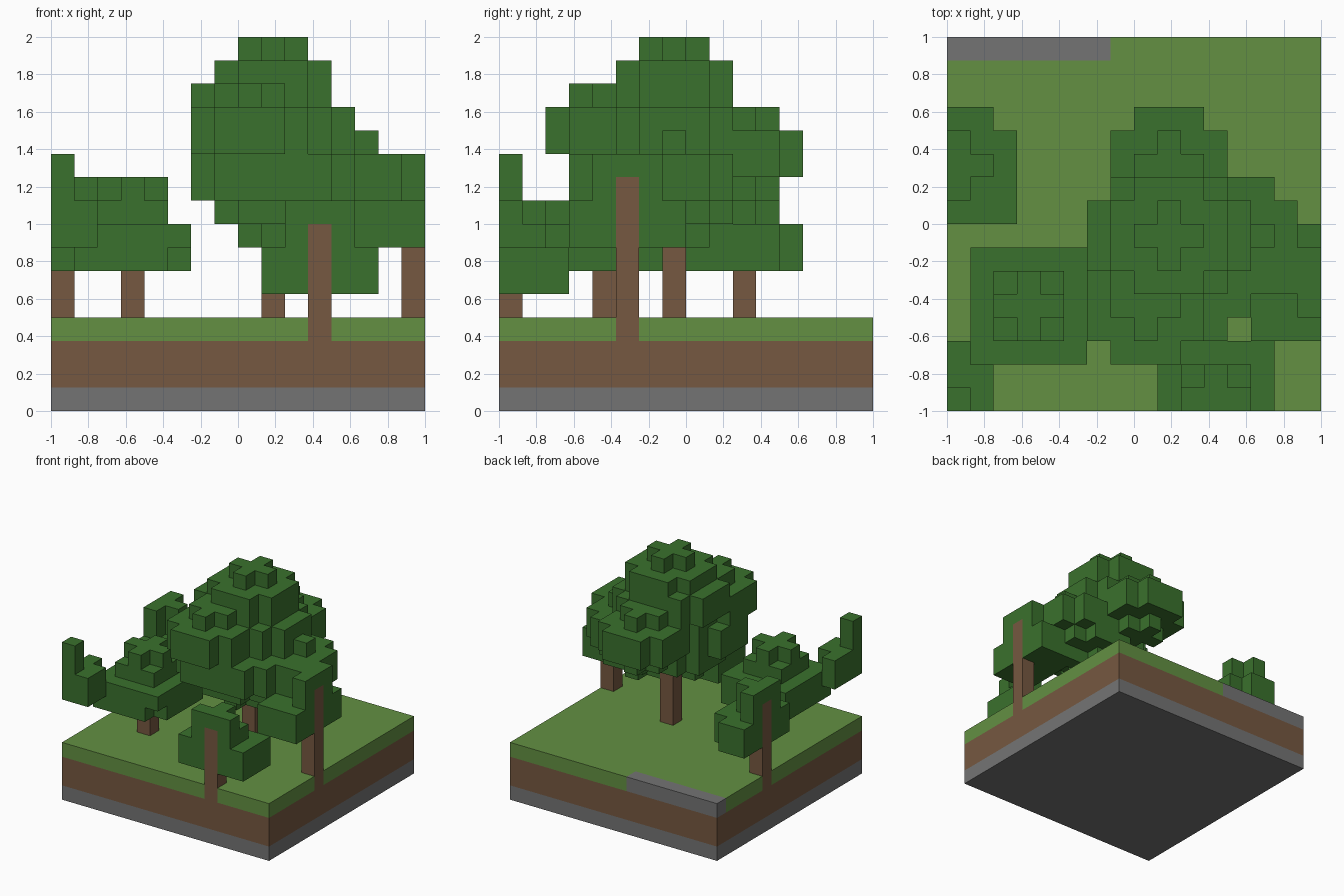
import bpy
import bmesh
from mathutils import Vector

cube = bpy.data.objects.get("Cube")
if cube:
    bpy.data.objects.remove(cube, do_unlink=True)

N = 16            # blocks along each side
S = 2.0 / N       # block size


def material(name, r, g, b):
    m = bpy.data.materials.new(name)
    m.use_nodes = True
    m.diffuse_color = (r, g, b, 1)
    bsdf = next(n for n in m.node_tree.nodes if n.type == 'BSDF_PRINCIPLED')
    bsdf.inputs["Base Color"].default_value = (r, g, b, 1)
    bsdf.inputs["Roughness"].default_value = 0.9
    return m


leaf = material("leaf green", 0.042, 0.165, 0.026)
grass = material("grass green", 0.125, 0.28, 0.055)
earth = material("earth brown", 0.18, 0.098, 0.052)
stone = material("stone grey", 0.175, 0.175, 0.175)

parts = []        # (name, material, cells)
taken = set()     # all occupied blocks


def add_part(name, mat, cells):
    """Claim the blocks inside the plot that no earlier part uses."""
    own = {c for c in cells if 0 <= c[0] < N and 0 <= c[1] < N} - taken
    taken.update(own)
    if own:
        parts.append((name, mat, own))


def box(x0, x1, y0, y1, z0, z1):
    return {(x, y, z) for x in range(x0, x1) for y in range(y0, y1) for z in range(z0, z1)}


def disc(x, y, z, radius, corners=False):
    """Square layer of blocks around a centre, with or without its corners."""
    r = range(-radius, radius + 1)
    return {(x + a, y + b, z) for a in r for b in r
            if corners or abs(a) + abs(b) < 2 * radius}


def small_crown(x, y, top, full_tip):
    """Two wide layers, a narrow layer and a cross on top."""
    return (disc(x, y, top - 3, 2, True) | disc(x, y, top - 2, 2, True)
            | disc(x, y, top - 1, 1, full_tip) | disc(x, y, top, 1))


def clump(x, y, top):
    """Round leaf clump: cross, two wide layers, cross."""
    return (disc(x, y, top, 1) | disc(x, y, top - 1, 2)
            | disc(x, y, top - 2, 2) | disc(x, y, top - 3, 1))


def trunk(x, y, top):
    return box(x, x + 1, y, y + 1, 3, top)


# Small trees: name, centre, top layer, full narrow layer, missing corner blocks
small_trees = [
    ("front_tree", 11, 0, 8, True, set()),
    ("right_edge_tree", 15, 5, 10, False, set()),
    ("round_tree", 3, 4, 9, True, {(5, 2, 6)}),
    ("left_edge_tree", 0, 10, 9, False, {(2, 12, 6), (2, 12, 7)}),
    ("corner_tree", -1, 0, 10, False, {(1, 2, 7), (1, 2, 8)}),
]

# Trunks first, so that they cut through leaves and grass
for name, x, y, top, full, gaps in small_trees:
    add_part(name + "_trunk", earth, trunk(x, y, top))
add_part("large_tree_trunk", earth, trunk(9, 7, 13))

# Leaf crowns
for name, x, y, top, full, gaps in small_trees:
    add_part(name + "_leaves", leaf, small_crown(x, y, top, full) - gaps)

clumps = [(9, 7, 15), (8, 7, 14), (10, 7, 13), (8, 4, 13), (9, 10, 12),
          (12, 7, 11), (8, 5, 11), (10, 5, 11), (9, 6, 10), (11, 7, 10)]
crown = set()
for c in clumps:
    crown |= clump(*c)
add_part("large_tree_leaves", leaf, crown)

# Ground layers, with a bare strip of rock at the back
add_part("stone_layer", stone, box(0, N, 0, N, 0, 1))
add_part("earth_layer", earth, box(0, N, 0, N, 1, 3))
add_part("bare_rock", stone, box(0, 7, N - 1, N, 3, 4))
add_part("grass_layer", grass, box(0, N, 0, N, 3, 4))


def build(name, mat, cells):
    """Make a mesh from the block sides that are open to the air."""
    bm = bmesh.new()
    for cell in cells:
        for axis in range(3):
            for sign in (-1, 1):
                nb = list(cell)
                nb[axis] += sign
                if tuple(nb) in taken:
                    continue
                n, u, v = Vector(), Vector(), Vector()
                n[axis] = sign * 0.5
                u[(axis + 1) % 3] = 0.5
                v[(axis + 2) % 3] = 0.5 * sign
                mid = Vector(cell) + Vector((0.5, 0.5, 0.5)) + n
                quad = (mid - u - v, mid + u - v, mid + u + v, mid - u + v)
                bm.faces.new([bm.verts.new(((p.x - N / 2) * S, (p.y - N / 2) * S, p.z * S))
                              for p in quad])
    bmesh.ops.remove_doubles(bm, verts=bm.verts, dist=S / 100)
    mesh = bpy.data.meshes.new(name)
    bm.to_mesh(mesh)
    bm.free()
    mesh.materials.append(mat)
    bpy.context.collection.objects.link(bpy.data.objects.new(name, mesh))


for part in parts:
    build(*part)
